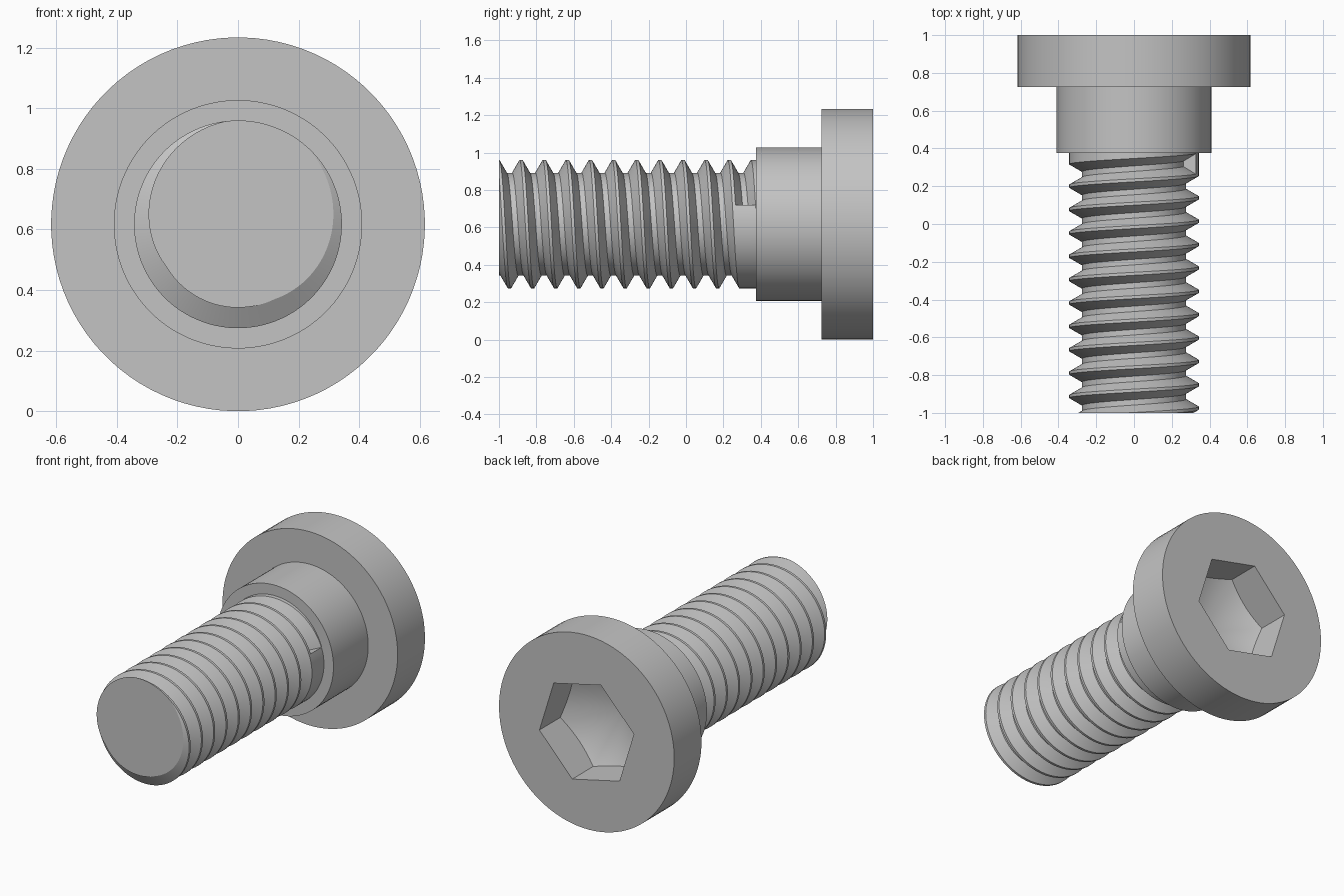
import bpy, bmesh
from math import sin, cos, pi, radians

if "Cube" in bpy.data.objects:
    bpy.data.objects.remove(bpy.data.objects["Cube"], do_unlink=True)

AXIS_Z = 0.617          # height of the screw axis
SEGS = 96               # steps per turn

steel = bpy.data.materials.new("grey_steel")
steel.use_nodes = True
GREY = (0.55, 0.55, 0.55, 1)
steel.diffuse_color = GREY
steel.node_tree.nodes["Principled BSDF"].inputs["Base Color"].default_value = GREY


def skin(bm, columns, closed):
    """Join neighbouring point lists with quads."""
    rows = [[bm.verts.new(p) for p in col] for col in columns]
    for a, b in zip(rows, rows[1:]):
        n = len(a)
        for i in range(n if closed else n - 1):
            j = (i + 1) % n
            bm.faces.new((a[i], a[j], b[j], b[i]))
    bmesh.ops.remove_doubles(bm, verts=bm.verts, dist=1e-5)


def finish(bm, name):
    bmesh.ops.recalc_face_normals(bm, faces=bm.faces)
    mesh = bpy.data.meshes.new(name)
    bm.to_mesh(mesh)
    bm.free()
    mesh.materials.append(steel)
    obj = bpy.data.objects.new(name, mesh)
    bpy.context.collection.objects.link(obj)
    bpy.ops.object.select_all(action='DESELECT')
    obj.select_set(True)
    bpy.context.view_layer.objects.active = obj
    bpy.ops.object.shade_smooth_by_angle(angle=radians(25))
    return obj


# Head with hexagonal socket, and the shoulder: one lathed shell
HEX_R, HEX_TURN = 0.341, radians(47.2)
SOCKET_DEPTH, CONE_SLOPE = 0.21, 0.5


def hex_radius(u):
    return HEX_R * cos(pi / 6) / cos(u % (pi / 3) - pi / 6)


def ring(radius, y):
    """Ring whose radius and y may depend on the angle."""
    pts = []
    for i in range(SEGS):
        u = 2 * pi * i / SEGS
        r = radius(u) if callable(radius) else radius
        d = y(r) if callable(y) else y
        a = u + HEX_TURN
        pts.append((r * cos(a), d, AXIS_Z + r * sin(a)))
    return pts


def socket_floor(r):
    return 1 - SOCKET_DEPTH - CONE_SLOPE * (HEX_R - r)


bm = bmesh.new()
skin(bm, [ring(r, y) for r, y in (
    (0, socket_floor), (hex_radius, socket_floor), (hex_radius, 1),
    (0.617, 1), (0.617, 0.725), (0.41, 0.725), (0.41, 0.375), (0, 0.375))], True)
finish(bm, "head_and_shoulder")

# Threaded shank: a groove profile swept along a helix
PITCH, MAJOR, MINOR = 0.1237, 0.343, 0.275
CREST = 0.016
FLANK = (MAJOR - MINOR) * 0.577
PROFILE = ((-CREST / 2, MAJOR), (CREST / 2, MAJOR), (CREST / 2 + FLANK, MINOR),
           (PITCH - CREST / 2 - FLANK, MINOR), (PITCH - CREST / 2, MAJOR))
GROOVE_END = 2 * pi * 9 + radians(72.5)


def thread_column(t, grooved):
    crest_y = -0.882 + PITCH * t / (2 * pi)
    return [(r * sin(t), crest_y + dy, AXIS_Z + r * cos(t))
            for dy, r in ((dy, r if grooved else MAJOR) for dy, r in PROFILE)]


step = 2 * pi / SEGS
columns = [thread_column(GROOVE_END + i * step, True) for i in range(-12 * SEGS, 1)]
columns += [thread_column(GROOVE_END + i * step, False) for i in range(SEGS + 1)]
bm = bmesh.new()
skin(bm, columns, False)

# Flat tip
bmesh.ops.bisect_plane(bm, geom=bm.verts[:] + bm.edges[:] + bm.faces[:], dist=1e-6,
                       plane_co=(0, -1, 0), plane_no=(0, -1, 0), clear_outer=True)
rim = [e for e in bm.edges if e.is_boundary and all(v.co.y < -0.999 for v in e.verts)]
bmesh.ops.holes_fill(bm, edges=rim, sides=0)
finish(bm, "threaded_shank")
